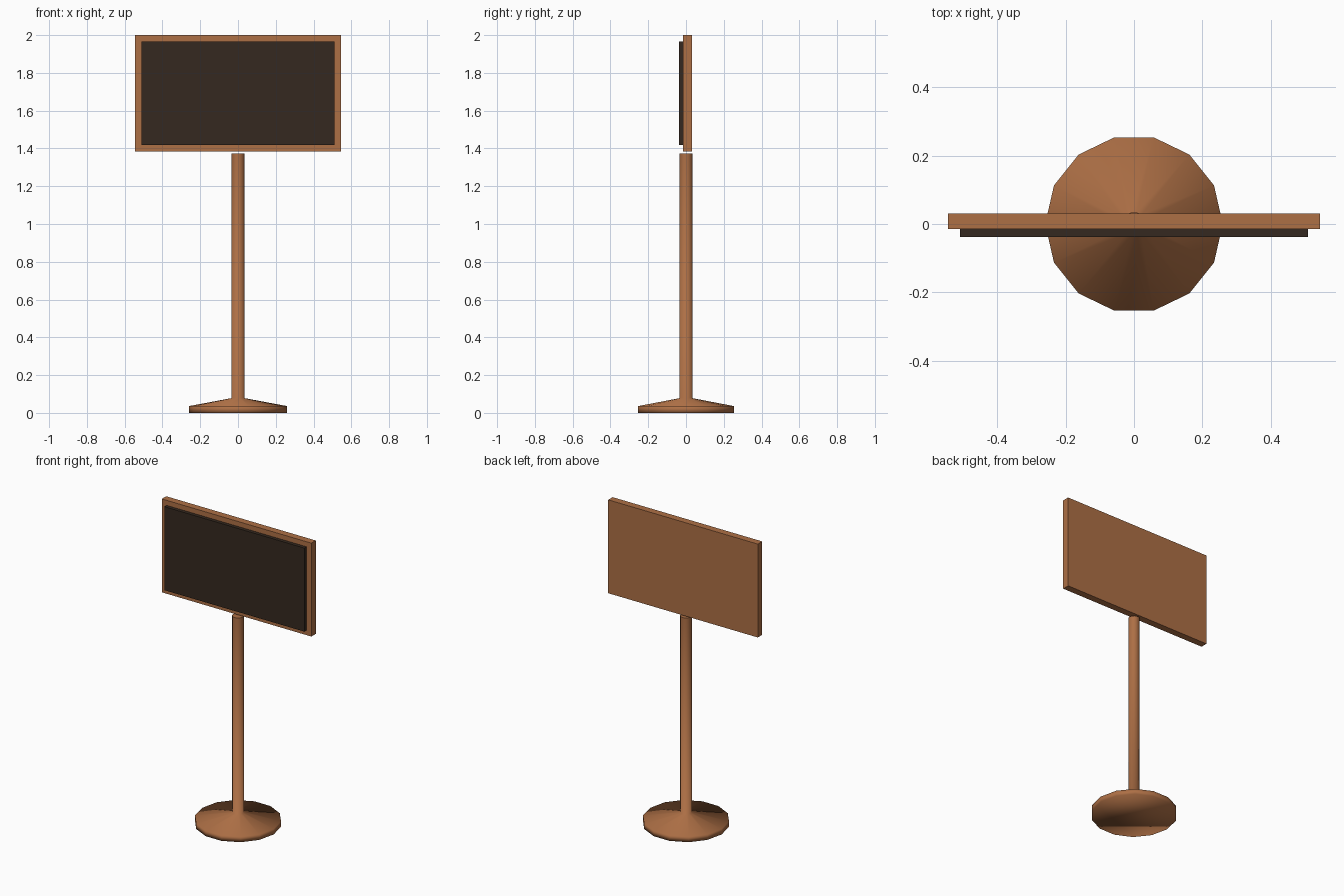
import bpy, bmesh, math

if "Cube" in bpy.data.objects:
    bpy.data.objects.remove(bpy.data.objects["Cube"])


def material(name, rgb):
    m = bpy.data.materials.new(name)
    m.diffuse_color = (*rgb, 1)
    m.use_nodes = True
    m.node_tree.nodes["Principled BSDF"].inputs["Base Color"].default_value = m.diffuse_color
    return m


def make_object(name, bm, mat):
    mesh = bpy.data.meshes.new(name)
    bmesh.ops.recalc_face_normals(bm, faces=bm.faces)
    bm.to_mesh(mesh)
    bm.free()
    mesh.materials.append(mat)
    obj = bpy.data.objects.new(name, mesh)
    bpy.context.collection.objects.link(obj)
    return obj


def box(name, lo, hi, mat):
    bm = bmesh.new()
    bmesh.ops.create_cube(bm, size=1)
    for v in bm.verts:
        v.co = [l + (c + 0.5) * (h - l) for l, h, c in zip(lo, hi, v.co)]
    return make_object(name, bm, mat)


def lathe(name, profile, sides, mat):
    bm = bmesh.new()
    rings = [[bm.verts.new((r * math.cos(2 * math.pi * i / sides),
                            r * math.sin(2 * math.pi * i / sides), z))
              for i in range(sides)] for r, z in profile]
    for a, b in zip(rings, rings[1:]):
        for i in range(sides):
            j = (i + 1) % sides
            bm.faces.new((a[i], a[j], b[j], b[i]))
    bm.faces.new(rings[0][::-1])
    top = bm.faces.new(rings[-1])
    for f in bm.faces:
        f.smooth = True
    # keep the pole's top rim crisp
    top.smooth = False
    for e in top.edges:
        e.smooth = False
    return make_object(name, bm, mat)


wood = material("wood", (0.42, 0.16, 0.06))
dark = material("dark_panel", (0.035, 0.022, 0.014))

# Round foot and pole, one smooth turned piece
lathe("stand", [(0.26, 0), (0.26, 0.036), (0.035, 0.078), (0.035, 1.372)], 14, wood)

# Sign board and the dark panel on its front
box("sign_board", (-0.545, -0.015, 1.385), (0.545, 0.031, 2.0), wood)
box("sign_panel", (-0.51, -0.038, 1.417), (0.51, -0.015, 1.967), dark)
